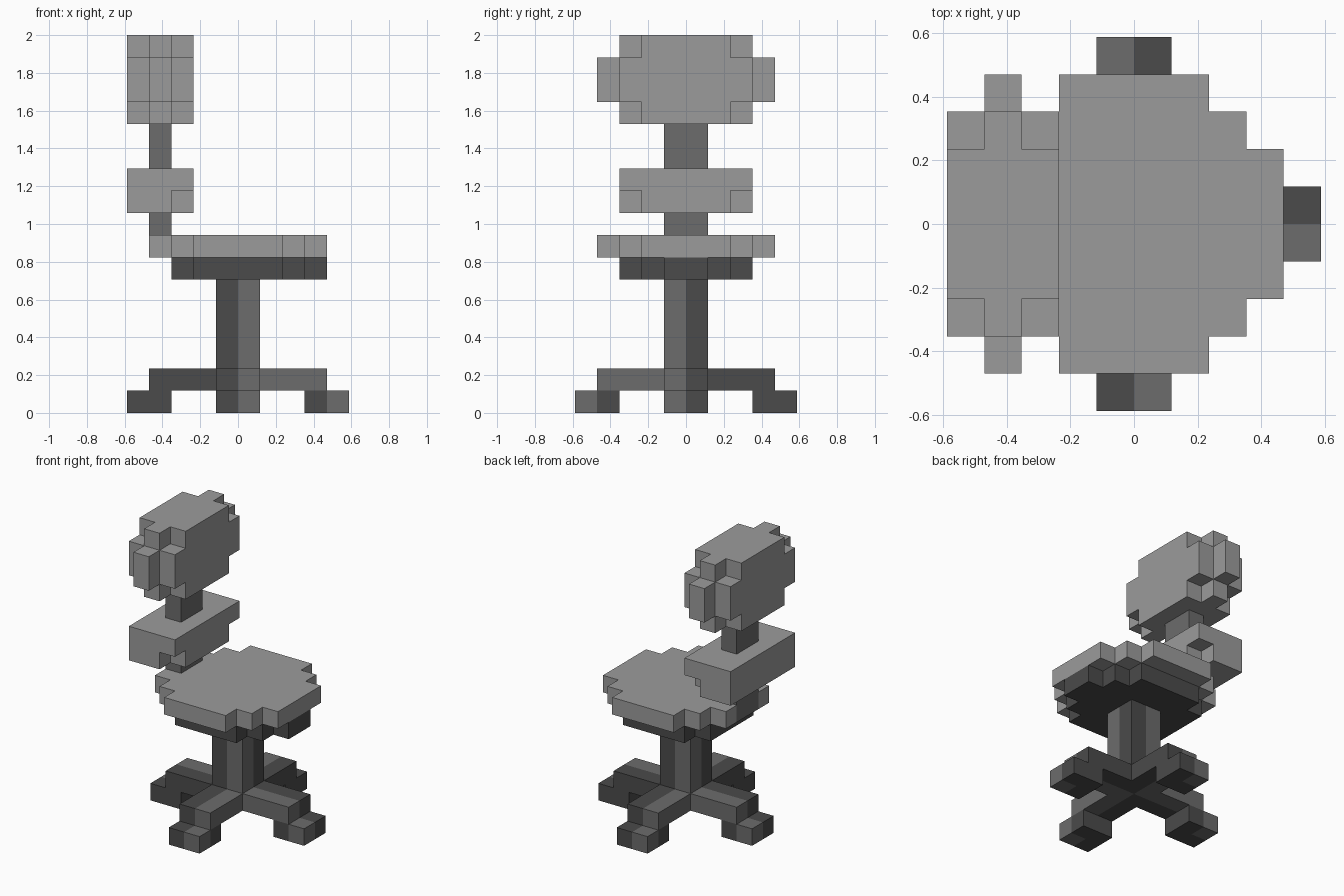
import bpy, bmesh
from mathutils import Vector
from itertools import product

cube = bpy.data.objects.get("Cube")
if cube:
    bpy.data.objects.remove(cube, do_unlink=True)

UNIT = 2 / 17  # edge of one block


def material(name, value):
    mat = bpy.data.materials.new(name)
    mat.use_nodes = True
    color = (value, value, value, 1)
    mat.diffuse_color = color
    mat.node_tree.nodes["Principled BSDF"].inputs["Base Color"].default_value = color
    return mat


CUSHION = material("cushion_grey", 0.33)
METAL = material("mid_grey", 0.15)
DARK = material("dark_grey", 0.07)


def box(x0, x1, y0, y1, z0, z1):
    return set(product(range(x0, x1), range(y0, y1), range(z0, z1)))


def sym(x0, x1, y, z0, z1):
    """Box that is symmetric in y."""
    return box(x0, x1, -y, y, z0, z1)


def block_part(name, cells, mats, pick=lambda c: 0):
    """Skin a set of unit blocks with their outer faces only."""
    bm = bmesh.new()
    for cell in cells:
        center = Vector(cell) + Vector((0.5, 0.5, 0.5))
        for axis, sign in product(range(3), (-1, 1)):
            step = [0, 0, 0]
            step[axis] = sign
            if tuple(a + b for a, b in zip(cell, step)) in cells:
                continue
            n = Vector(step) / 2
            u = Vector((0, 0, 0))
            u[(axis + 1) % 3] = 0.5
            v = n.cross(u) * 2
            corners = (-u - v, u - v, u + v, v - u)
            face = bm.faces.new([bm.verts.new((center + n + k) * UNIT) for k in corners])
            face.material_index = pick(cell)
    bmesh.ops.remove_doubles(bm, verts=bm.verts, dist=0.001)
    bmesh.ops.dissolve_limit(bm, angle_limit=0.01, verts=bm.verts,
                             edges=bm.edges, delimit={'MATERIAL'})
    mesh = bpy.data.meshes.new(name)
    bm.to_mesh(mesh)
    bm.free()
    for mat in mats:
        mesh.materials.append(mat)
    obj = bpy.data.objects.new(name, mesh)
    bpy.context.collection.objects.link(obj)
    return obj


def quarter_shade(cell):
    """Alternate the two metals by quadrant; inner foot blocks stay dark."""
    x, y, z = (c + 0.5 for c in cell)
    inner_foot = z < 1 and max(abs(x), abs(y)) < 4
    return int(x * y < 0 and not inner_foot)


# Four legs with feet, and the central column
legs = sym(-4, 4, 1, 1, 2) | box(-1, 1, -4, 4, 1, 2)
for a, b in ((-5, -3), (3, 5)):
    legs |= sym(a, b, 1, 0, 1) | box(-1, 1, a, b, 0, 1)
column = sym(-1, 1, 1, 2, 6)
block_part("column_and_legs", legs | column, (DARK, METAL), quarter_shade)

# Support plate under the seat, with its front tab
plate = sym(-2, 2, 3, 6, 7) | sym(-3, 3, 2, 6, 7) | sym(3, 4, 1, 6, 7)
block_part("seat_support", plate, (DARK,))

# Stepped round seat, notched for the back post
post = sym(-4, -3, 1, 7, 13)
seat = sym(-2, 2, 4, 7, 8) | sym(-3, 3, 3, 7, 8) | sym(-4, 4, 2, 7, 8)
block_part("seat", seat - post, (CUSHION,))
block_part("back_post", post, (METAL,))

# Lower back pad, with its front lower corners cut away
pad = sym(-5, -2, 3, 9, 11) - (sym(-3, -2, 3, 9, 10) - sym(-3, -2, 2, 9, 10))
block_part("lower_back_pad", pad - post, (CUSHION,))

# Upper back pad, stepped towards its sides
head = sym(-5, -2, 2, 13, 17) | sym(-5, -2, 3, 14, 16)
head |= sym(-4, -3, 3, 13, 17) | sym(-4, -3, 4, 14, 16)
block_part("upper_back_pad", head, (CUSHION,))
